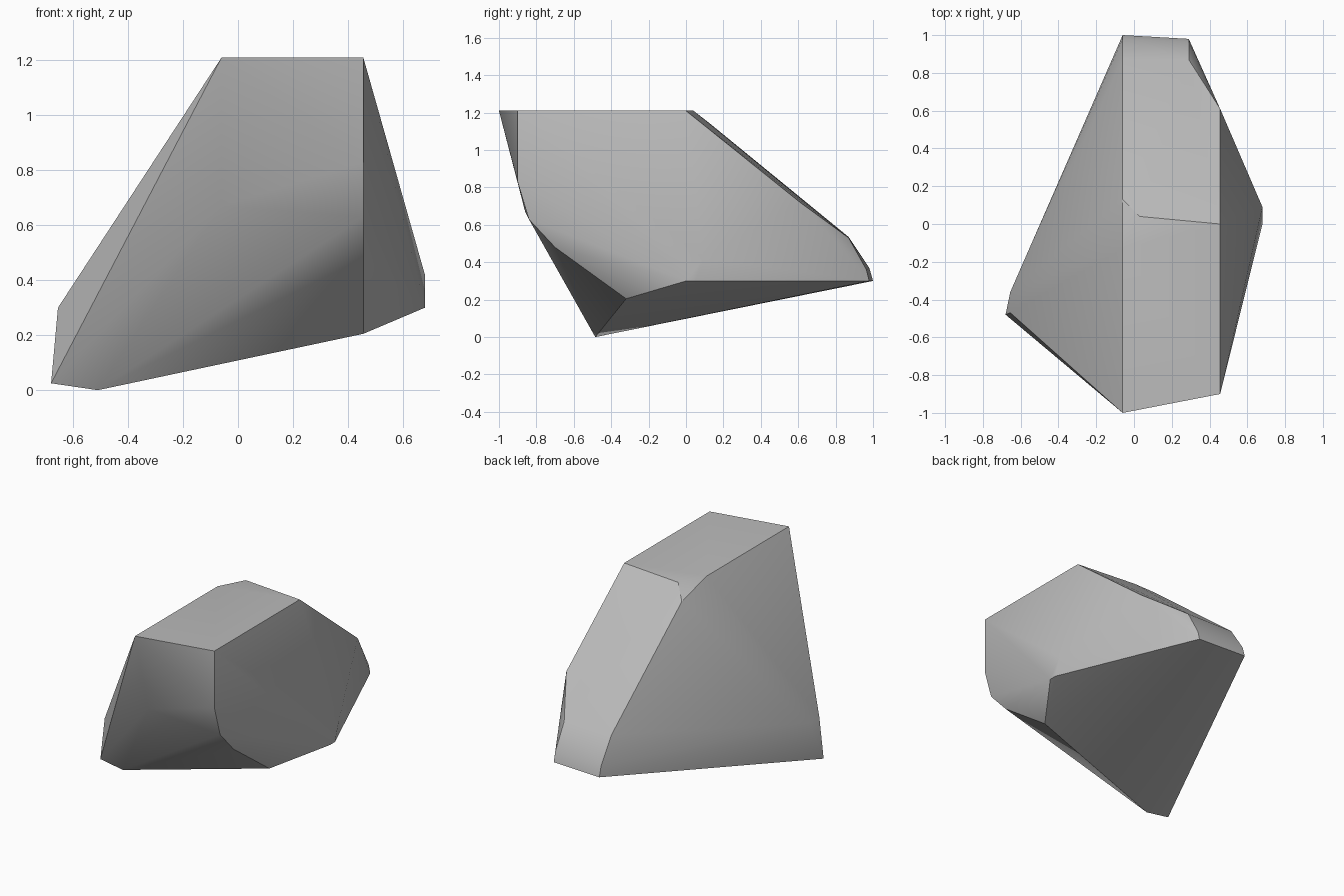
import bpy
import bmesh
import math

# Remove the default cube only
default_cube = bpy.data.objects.get("Cube")
if default_cube:
    bpy.data.objects.remove(default_cube, do_unlink=True)


def make_material(name, colour):
    material = bpy.data.materials.new(name)
    material.use_nodes = True
    material.diffuse_color = colour
    shader = material.node_tree.nodes["Principled BSDF"]
    shader.inputs["Base Color"].default_value = colour
    shader.inputs["Roughness"].default_value = 0.9
    return material


def section(x, outline):
    """Corners of one upright slice of the stone, given as (y, z) pairs."""
    return [(x, y, z) for y, z in outline]


def build_stone(name, corners, material):
    """Wrap the corners in a convex skin with merged flat facets."""
    bm = bmesh.new()
    for corner in corners:
        bm.verts.new(corner)
    hull = bmesh.ops.convex_hull(bm, input=bm.verts)
    loose = {v for v in hull["geom_interior"] + hull["geom_unused"]
             if isinstance(v, bmesh.types.BMVert)}
    bmesh.ops.delete(bm, geom=list(loose), context="VERTS")
    bmesh.ops.dissolve_limit(bm, angle_limit=math.radians(1),
                             verts=bm.verts, edges=bm.edges)
    bmesh.ops.recalc_face_normals(bm, faces=bm.faces)
    mesh = bpy.data.meshes.new(name)
    bm.to_mesh(mesh)
    bm.free()
    mesh.materials.append(material)
    stone = bpy.data.objects.new(name, mesh)
    bpy.context.collection.objects.link(stone)
    return stone


corners = []

# Low tip on the right-hand side
corners += section(-0.68, [(-0.48, 0.025)])
corners += section(-0.655, [(-0.47, 0.3), (-0.36, 0.3)])
corners += section(-0.51, [(-0.485, 0)])

# Tall ridge with chipped rear corner
corners += section(-0.06, [(-1, 1.21), (-0.86, 0.67), (-0.13, 1.21),
                           (0.13, 1.14), (0.87, 0.535), (0.98, 0.37), (1, 0.3)])
corners += section(0.03, [(0.04, 1.21)])

# Rear toe
corners += section(0.29, [(0.87, 0.53), (0.965, 0.36), (0.98, 0.3)])

# Rim of the left-hand facet
corners += section(0.456, [(-0.9, 1.21), (-0.9, 0.83), (-0.84, 0.63),
                           (-0.7, 0.48), (-0.32, 0.205), (0, 1.21), (0.61, 0.72)])

# Blunt left-hand point
corners += section(0.68, [(0, 0.3), (0.05, 0.3), (0.09, 0.42)])

grey = make_material("stone grey", (0.5, 0.5, 0.5, 1))
stone = build_stone("stone", corners, grey)

# Soft bends, crisp main edges
bpy.ops.object.select_all(action="DESELECT")
stone.select_set(True)
bpy.context.view_layer.objects.active = stone
bpy.ops.object.shade_smooth_by_angle(angle=math.radians(30))
